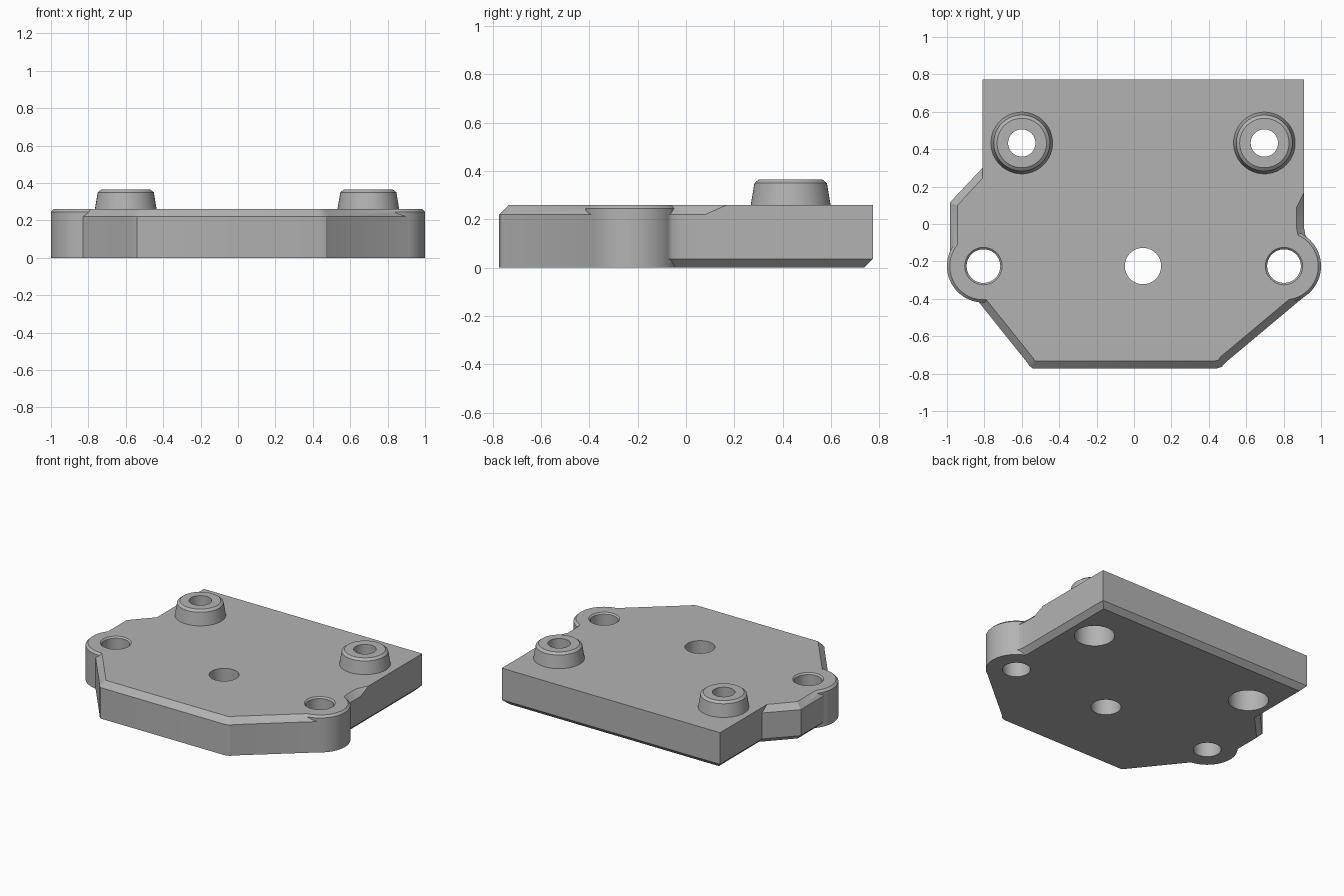
import bpy, bmesh, math

if "Cube" in bpy.data.objects:
    bpy.data.objects.remove(bpy.data.objects["Cube"])

grey = bpy.data.materials.new("plain grey")
grey.diffuse_color = (0.45, 0.45, 0.45, 1)
grey.use_nodes = True
grey.node_tree.nodes["Principled BSDF"].inputs["Base Color"].default_value = grey.diffuse_color


def make_object(name, bm):
    bmesh.ops.remove_doubles(bm, verts=bm.verts, dist=1e-5)
    bmesh.ops.recalc_face_normals(bm, faces=bm.faces)
    mesh = bpy.data.meshes.new(name)
    bm.to_mesh(mesh)
    bm.free()
    obj = bpy.data.objects.new(name, mesh)
    bpy.context.collection.objects.link(obj)
    mesh.materials.append(grey)
    return obj


def lathe(name, x, y, profile, tube=False, n=64):
    """Turn (radius, z) points about a vertical axis: capped solid or closed tube."""
    bm = bmesh.new()
    rings = [[bm.verts.new((x + r * math.cos(2 * math.pi * i / n),
                            y + r * math.sin(2 * math.pi * i / n), z))
              for i in range(n)] for r, z in profile]
    pairs = list(zip(rings, rings[1:]))
    if tube:
        pairs.append((rings[-1], rings[0]))
    else:
        bm.faces.new(rings[0][::-1])
        bm.faces.new(rings[-1])
    for a, b in pairs:
        for i in range(n):
            j = (i + 1) % n
            bm.faces.new((a[i], a[j], b[j], b[i]))
    return make_object(name, bm)


def combine(target, other, operation):
    mod = target.modifiers.new("combine", 'BOOLEAN')
    mod.object, mod.operation, mod.solver = other, operation, 'EXACT'
    bpy.context.view_layer.objects.active = target
    bpy.ops.object.modifier_apply(modifier=mod.name)
    bpy.data.objects.remove(other, do_unlink=True)


def smooth(obj):
    bpy.ops.object.select_all(action='DESELECT')
    obj.select_set(True)
    bpy.context.view_layer.objects.active = obj
    bpy.ops.object.shade_smooth_by_angle(angle=math.radians(28))


# Plate outline: x, y, then inward shift of the top edge and of the bottom edge
outline = [
    (.91, .773, 0, 0, -.035, -.035),
    (-.81, .773, 0, 0, .035, -.035),
    (-.81, .30, 0, -.055, .035, -.014),
    (-.985, .115, .04, -.017, .035, -.015),
    (-.985, -.16, .04, 0, .035, 0),
    (-.85, -.225, 0, 0, 0, 0),
    (-.84, -.405, .031, .025, 0, 0),
    (-.57, -.742, .031, .025, 0, 0),
    (-.56, -.758, .025, .032, 0, 0),
    (-.54, -.773, .014, .04, 0, 0),
    (.44, -.773, -.012, .04, 0, 0),
    (.47, -.763, -.02, .035, 0, 0),
    (.49, -.74, -.026, .031, 0, 0),
    (.92, -.38, -.026, .031, 0, 0),
    (.85, -.225, 0, 0, 0, 0),
    (.932, -.087, -.028, -.029, -.024, -.025),
    (.916, -.057, -.037, -.016, -.032, -.014),
    (.91, -.026, -.04, 0, -.035, 0),
    (.91, .08, -.04, .01, -.035, 0),
    (.91, .17, 0, 0, -.035, 0),
]
bm = bmesh.new()
rings = [
    [bm.verts.new((x + bx, y + by, 0)) for x, y, tx, ty, bx, by in outline],
    [bm.verts.new((x, y, .035)) for x, y, *_ in outline],
    [bm.verts.new((x, y, .22)) for x, y, *_ in outline],
    [bm.verts.new((x + tx, y + ty, .26)) for x, y, tx, ty, bx, by in outline],
]
bm.faces.new(rings[0][::-1])
bm.faces.new(rings[3])
for a, b in zip(rings, rings[1:]):
    for i in range(len(outline)):
        j = (i + 1) % len(outline)
        bm.faces.new((a[i], a[j], b[j]))
        bm.faces.new((a[i], b[j], b[i]))
plate = make_object("mounting_plate", bm)

# Round side ears with a small top chamfer
for x in (-.805, .805):
    combine(plate, lathe("ear", x, -.225, [(.195, 0), (.195, .245), (.18, .26)]), 'UNION')

# Ear holes with a countersunk rim, and the plain centre hole
for x in (-.805, .802):
    combine(plate, lathe("ear_hole", x, -.225, [(.09, -.1), (.09, .25), (.11, .27)]), 'DIFFERENCE')
combine(plate, lathe("centre_hole", .048, -.225, [(.097, -.1), (.097, .4)]), 'DIFFERENCE')

# Tapered hollow bosses over wide pockets open at the bottom
for name, x in (("left_boss", -.60), ("right_boss", .697)):
    combine(plate, lathe("pocket", x, .433, [(.13, -.1), (.13, .4)]), 'DIFFERENCE')
    boss = lathe(name, x, .433, [(.073, .2), (.13, .2), (.13, .26), (.165, .26),
                                 (.15, .35), (.132, .364), (.073, .364)], tube=True)
    smooth(boss)
smooth(plate)
